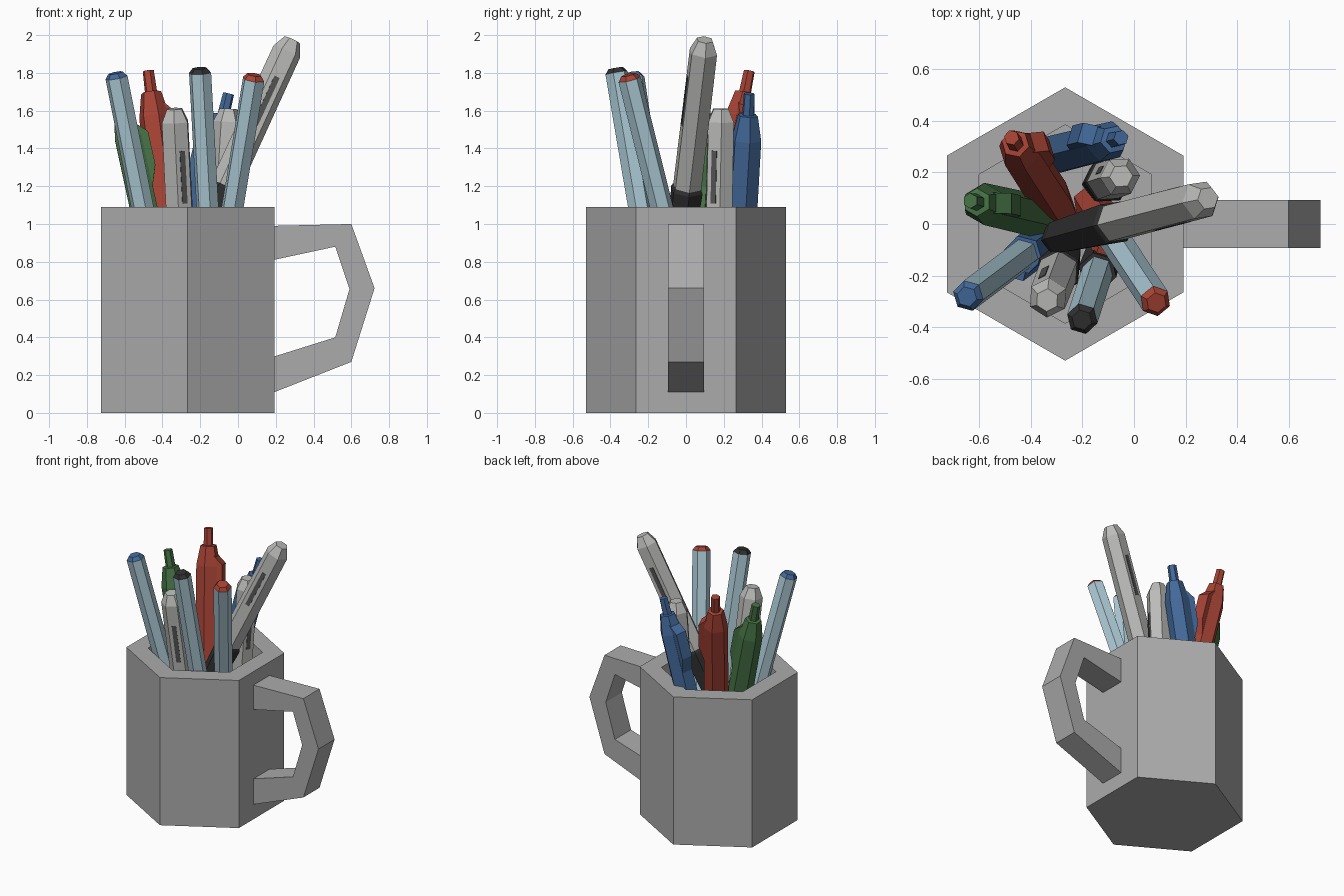
import bpy, bmesh, math
from mathutils import Vector, Matrix

if "Cube" in bpy.data.objects:
    bpy.data.objects.remove(bpy.data.objects["Cube"])


def mat(name, r, g, b):
    m = bpy.data.materials.new(name)
    m.diffuse_color = (r, g, b, 1)
    m.use_nodes = True
    m.node_tree.nodes["Principled BSDF"].inputs["Base Color"].default_value = m.diffuse_color
    return m


MUG = mat("mug grey", .41, .41, .41)
GREY = mat("marker grey", .5, .5, .49)
PALE = mat("pale blue", .42, .60, .68)
BLUE = mat("blue", .055, .14, .32)
RED = mat("red", .38, .055, .035)
GREEN = mat("green", .06, .17, .06)
BLACK = mat("black", .03, .03, .03)
DARK = mat("dark grey", .09, .09, .09)


def finish(name, bm, mats):
    bmesh.ops.recalc_face_normals(bm, faces=bm.faces)
    me = bpy.data.meshes.new(name)
    bm.to_mesh(me)
    bm.free()
    for m in mats:
        me.materials.append(m)
    ob = bpy.data.objects.new(name, me)
    bpy.context.collection.objects.link(ob)
    return ob


def hex_rings(bm, rings, start=30):
    """Skin six-sided rings given as (z, radius, material index)."""
    loops = []
    for z, r, _ in rings:
        loops.append([bm.verts.new((r * math.cos(math.radians(start + 60 * k)),
                                    r * math.sin(math.radians(start + 60 * k)), z))
                      for k in range(6)])
    for i in range(len(loops) - 1):
        a, b = loops[i], loops[i + 1]
        for k in range(6):
            j = (k + 1) % 6
            bm.faces.new((a[k], a[j], b[j], b[k])).material_index = rings[i][2]
    bm.faces.new(loops[0]).material_index = rings[0][2]
    bm.faces.new(loops[-1]).material_index = rings[-2][2]


def prism(bm, profile, y0, y1, index=0):
    """Extrude an x-z outline along y."""
    a = [bm.verts.new((x, y0, z)) for x, z in profile]
    b = [bm.verts.new((x, y1, z)) for x, z in profile]
    n = len(a)
    faces = [bm.faces.new(a), bm.faces.new(b)]
    faces += [bm.faces.new((a[i], a[(i + 1) % n], b[(i + 1) % n], b[i])) for i in range(n)]
    for f in faces:
        f.material_index = index


def place(ob, top, slope, side):
    """Put the local origin at top, with local z along the slope and local x towards side."""
    z = Vector((slope[0], slope[1], 1)).normalized()
    x = Vector(side)
    x = (x - z * x.dot(z)).normalized()
    y = z.cross(x)
    m = Matrix((x, y, z)).transposed().to_4x4()
    m.translation = Vector(top)
    ob.matrix_world = m


# Hexagonal mug with a hollow inside
bm = bmesh.new()
hex_rings(bm, [(0, .53, 0), (1.09, .53, 0), (1.09, .385, 0), (.08, .385, 0), (.08, .01, 0)])
mug = finish("mug", bm, [MUG])
mug.location.x = -.267

# Angular handle
bm = bmesh.new()
prism(bm, [(.18, .99), (.6, 1.0), (.723, .66), (.6, .27), (.18, .105),
           (.18, .295), (.515, .4), (.59, .655), (.515, .88), (.18, .808)], -.094, .094)
finish("mug_handle", bm, [MUG])


# Ballpoint pens: coloured end plug, pale barrel, coloured cap with clip
def ballpoint(name, top, slope, colour):
    bm = bmesh.new()
    hex_rings(bm, [(0, .04, 0), (-.025, .061, 1), (-1.12, .061, 0),
                   (-1.12, .076, 0), (-1.62, .07, 0), (-1.7, .04, 0)])
    prism(bm, [(.06, -1.12), (.1, -1.12), (.1, -1.5), (.06, -1.5)], -.025, .025)
    place(finish(name, bm, [colour, PALE]), top, slope, (-.3, -1, .2))


ballpoint("blue_ballpoint", (-.648, -.282, 1.8), (-.2, -.15), BLUE)
ballpoint("black_ballpoint", (-.202, -.372, 1.825), (-.055, -.17), BLACK)
ballpoint("red_ballpoint", (.087, -.305, 1.79), (.165, -.25), RED)


# Grey markers: black cap at the lower end and a dark strip on two sides
def marker(name, top, slope, side):
    bm = bmesh.new()
    hex_rings(bm, [(0, .045, 0), (-.07, .078, 0), (-.86, .08, 1), (-.88, .09, 1),
                   (-1.38, .07, 1), (-1.45, .05, 1)])
    for s in (1, -1):
        prism(bm, [(s * .064, -.22), (s * .071, -.22), (s * .071, -.5), (s * .064, -.5)],
              -.015, .015, 2)
    place(finish(name, bm, [GREY, BLACK, DARK]), top, slope, side)


marker("tall_marker", (.287, .1, 1.975), (.46, .12), (.15, -1, 0))
marker("front_marker", (-.337, -.295, 1.61), (-.05, -.13), (.5, -1, 0))
marker("back_marker", (-.05, .185, 1.61), (.06, .02), (1, -.5, 0))


# Highlighters: thin nib, sloping shoulder, wide body, clip bump on one side
def highlighter(name, top, slope, side, colour):
    bm = bmesh.new()
    hex_rings(bm, [(0, .03, 0), (-.115, .033, 0), (-.118, .055, 0), (-.25, .082, 0),
                   (-1.2, .085, 0), (-1.55, .065, 0)])
    prism(bm, [(.05, -.18), (.11, -.24), (.11, -.42), (.06, -.56)], -.04, .04)
    place(finish(name, bm, [colour]), top, slope, side)


highlighter("red_highlighter", (-.475, .335, 1.81), (-.13, .2), (1, .3, 0), RED)
highlighter("green_highlighter", (-.635, .09, 1.7), (-.22, .05), (1, 0, 0), GREEN)
highlighter("blue_highlighter", (-.05, .335, 1.69), (.24, .06), (-1, .3, 0), BLUE)
